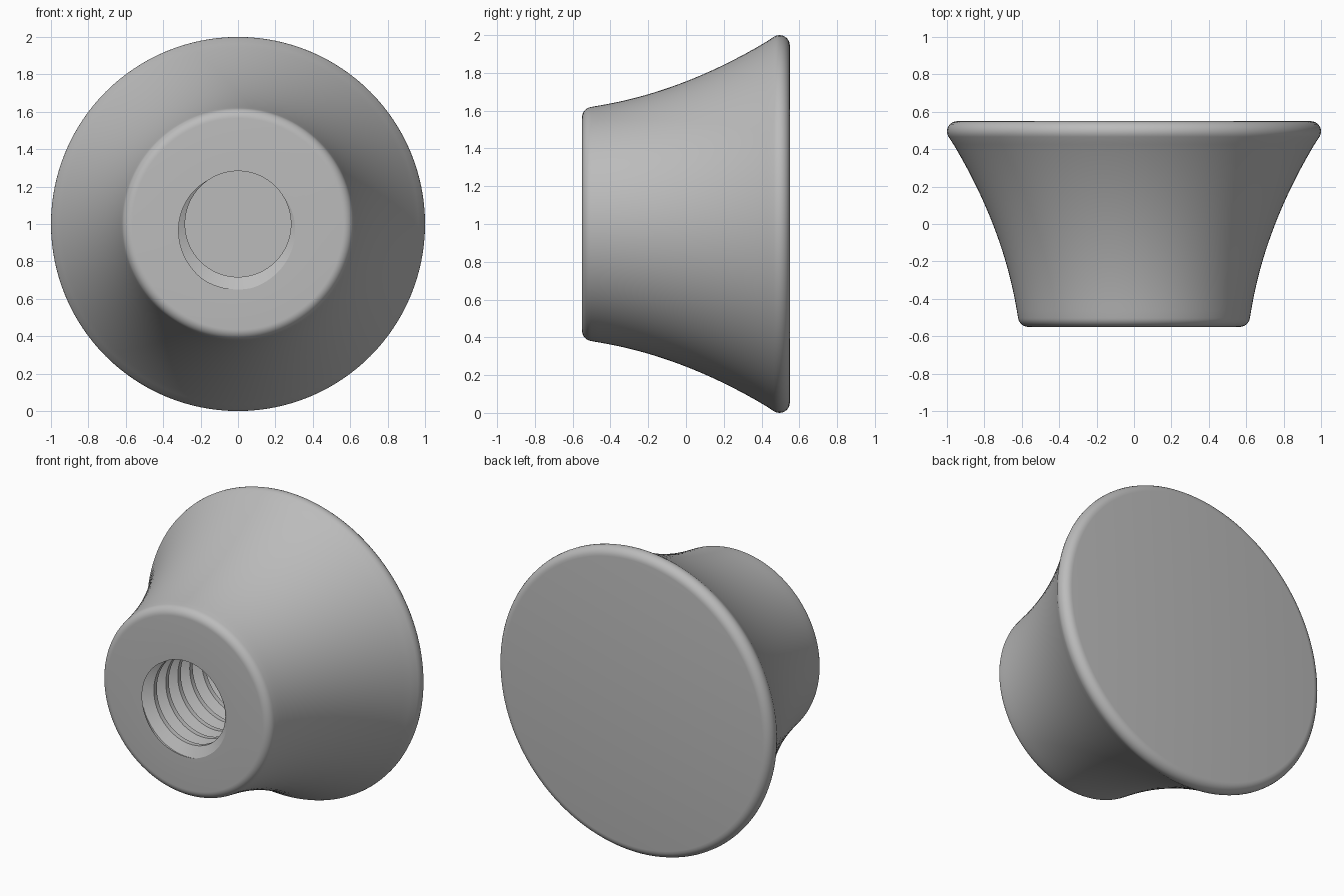
import bpy, bmesh
from math import sin, cos, pi, radians
from mathutils import Vector

cube = bpy.data.objects.get("Cube")
if cube:
    bpy.data.objects.remove(cube, do_unlink=True)

SEGS = 128
FRONT, BACK, HOLE_END = -0.55, 0.55, 0.15
PITCH, ROOT, CREST = 0.125, 0.35, 0.283

grey = bpy.data.materials.new("satin_grey")
grey.use_nodes = True
colour = (0.5, 0.5, 0.5, 1)
grey.diffuse_color = colour
grey.node_tree.nodes["Principled BSDF"].inputs["Base Color"].default_value = colour


def arc(r, y, radius, start, end, steps=8):
    """Rounded corner in the radius / depth plane, angles in degrees."""
    angles = [radians(start + (end - start) * i / steps) for i in range(steps + 1)]
    return [(r + radius * cos(a), y + radius * sin(a)) for a in angles]


def thread_radius(angle, y):
    """Radius of the helical thread: flat root, sloped flanks, flat crest."""
    u = (y - FRONT) / PITCH + angle / (2 * pi) - 260 / 360
    d = abs(u - round(u))
    t = min(max((d - 0.0625) / 0.3125, 0), 1)
    return ROOT + (CREST - ROOT) * t


# Outer profile: flat back, rounded rim, concave flare, rounded front edge
flare = [(0.755 + 0.39 * y + 0.243 * y * y, y)
         for y in [0.466 - 0.972 * i / 24 for i in range(1, 24)]]
outer = [(0, BACK)] + arc(0.945, 0.495, 0.055, 90, -32) + flare
outer += arc(0.565, -0.495, 0.055, -8, -90)

# Rows of the thread follow the helix, one row per corner of its section
corners = (-0.375, -0.0625, 0.0625, 0.375)
turns = int((HOLE_END - FRONT) / PITCH) + 3
helix = [n + c for n in range(-2, turns) for c in corners]


def column(angle):
    """Half section of the knob at one angle, from back centre to hole bottom."""
    points = list(outer)
    for h in helix:
        y = FRONT + PITCH * (h + 260 / 360 - angle / (2 * pi))
        y = min(max(y, FRONT), HOLE_END)
        points.append((thread_radius(angle, y), y))
    points.append((thread_radius(angle, HOLE_END), HOLE_END))
    points.append((0, HOLE_END))
    return [Vector((r * cos(angle), y, 1 + r * sin(angle))) for r, y in points]


# Sweep the section around the depth axis and weld the seams
bm = bmesh.new()
columns = [[bm.verts.new(p) for p in column(2 * pi * i / SEGS)]
           for i in range(SEGS + 1)]
for a, b in zip(columns, columns[1:]):
    for k in range(len(a) - 1):
        bm.faces.new((a[k], a[k + 1], b[k + 1], b[k]))
bmesh.ops.remove_doubles(bm, verts=bm.verts, dist=0.0002)
bmesh.ops.dissolve_degenerate(bm, edges=bm.edges, dist=0.0001)
bmesh.ops.recalc_face_normals(bm, faces=bm.faces)

mesh = bpy.data.meshes.new("threaded_knob")
bm.to_mesh(mesh)
bm.free()
mesh.materials.append(grey)
knob = bpy.data.objects.new("threaded_knob", mesh)
bpy.context.collection.objects.link(knob)

# Smooth shading with crisp thread edges
bpy.ops.object.select_all(action='DESELECT')
knob.select_set(True)
bpy.context.view_layer.objects.active = knob
bpy.ops.object.shade_smooth_by_angle(angle=radians(30))
